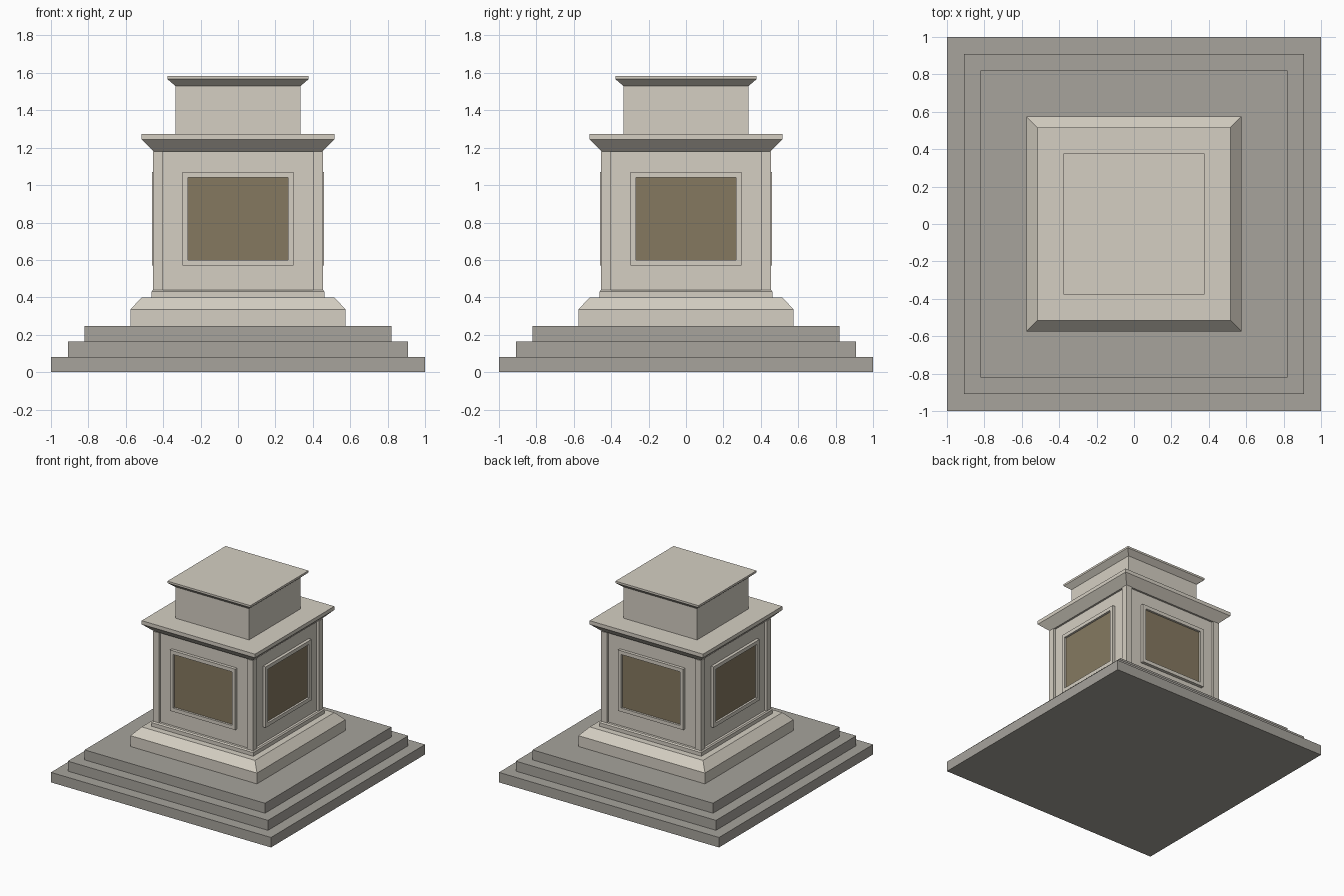
import bpy, bmesh, math
from mathutils import Matrix

if "Cube" in bpy.data.objects:
    bpy.data.objects.remove(bpy.data.objects["Cube"])


def material(name, rgb):
    m = bpy.data.materials.new(name)
    m.diffuse_color = (*rgb, 1.0)
    m.use_nodes = True
    m.node_tree.nodes["Principled BSDF"].inputs["Base Color"].default_value = m.diffuse_color
    return m


STEP = material("grey step stone", (0.385, 0.367, 0.332))
STONE = material("pale stone", (0.665, 0.625, 0.545))
BRONZE = material("bronze", (0.235, 0.191, 0.118))


def finish(bm, name, mat):
    bmesh.ops.recalc_face_normals(bm, faces=bm.faces)
    me = bpy.data.meshes.new(name)
    bm.to_mesh(me)
    bm.free()
    me.materials.append(mat)
    ob = bpy.data.objects.new(name, me)
    bpy.context.collection.objects.link(ob)
    return ob


def square_profile(name, profile, mat):
    """Sweep (half width, height) points around a square, capped at both ends."""
    bm = bmesh.new()
    rings = [[bm.verts.new((sx * h, sy * h, z))
              for sx, sy in ((-1, -1), (1, -1), (1, 1), (-1, 1))]
             for h, z in profile]
    for a, b in zip(rings, rings[1:]):
        for i in range(4):
            j = (i + 1) % 4
            bm.faces.new((a[i], a[j], b[j], b[i]))
    bm.faces.new(rings[0][::-1])
    bm.faces.new(rings[-1])
    return finish(bm, name, mat)


def box(bm, x0, x1, y0, y1, z0, z1):
    m = Matrix.Translation(((x0 + x1) / 2, (y0 + y1) / 2, (z0 + z1) / 2))
    m = m @ Matrix.Diagonal((x1 - x0, y1 - y0, z1 - z0, 1))
    bmesh.ops.create_cube(bm, size=1, matrix=m)


# Three steps
for i, (half, z0, z1) in enumerate(((1.0, 0, 0.082), (0.91, 0.082, 0.164),
                                    (0.82, 0.164, 0.246))):
    square_profile(f"step_{i + 1}", [(half, z0), (half, z1)], STEP)

# Plinth with sloped shoulder, and small base moulding
square_profile("plinth", [(0.575, 0.246), (0.575, 0.335), (0.515, 0.40)], STONE)
square_profile("base_moulding", [(0.463, 0.40), (0.463, 0.43), (0.455, 0.44)], STONE)

# Recessed pedestal body with a post at each corner
square_profile("pedestal_body", [(0.435, 0.44), (0.435, 1.18)], STONE)
bm = bmesh.new()
for sx in (-1, 1):
    for sy in (-1, 1):
        x, y = sorted((sx * 0.40, sx * 0.455)), sorted((sy * 0.40, sy * 0.455))
        box(bm, *x, *y, 0.44, 1.18)
finish(bm, "corner_posts", STONE)

# Flared cornice, upper block and cap
square_profile("cornice", [(0.45, 1.18), (0.515, 1.243), (0.515, 1.273)], STONE)
square_profile("upper_block", [(0.335, 1.273), (0.335, 1.53)], STONE)
square_profile("cap", [(0.335, 1.53), (0.377, 1.566), (0.377, 1.582)], STONE)

# Framed bronze panel on every side
for i, side in enumerate(("front", "right", "back", "left")):
    turn = Matrix.Rotation(i * math.pi / 2, 4, 'Z')
    bm = bmesh.new()
    for x0, x1, z0, z1 in ((-0.297, -0.267, 0.57, 1.07), (0.267, 0.297, 0.57, 1.07),
                           (-0.267, 0.267, 0.57, 0.60), (-0.267, 0.267, 1.04, 1.07)):
        box(bm, x0, x1, -0.46, -0.434, z0, z1)
    # merge the four bars into one seamless ring
    bmesh.ops.transform(bm, matrix=turn, verts=bm.verts)
    finish(bm, f"{side}_panel_frame", STONE)
    bm = bmesh.new()
    box(bm, -0.267, 0.267, -0.443, -0.434, 0.60, 1.04)
    bmesh.ops.transform(bm, matrix=turn, verts=bm.verts)
    finish(bm, f"{side}_panel", BRONZE)
